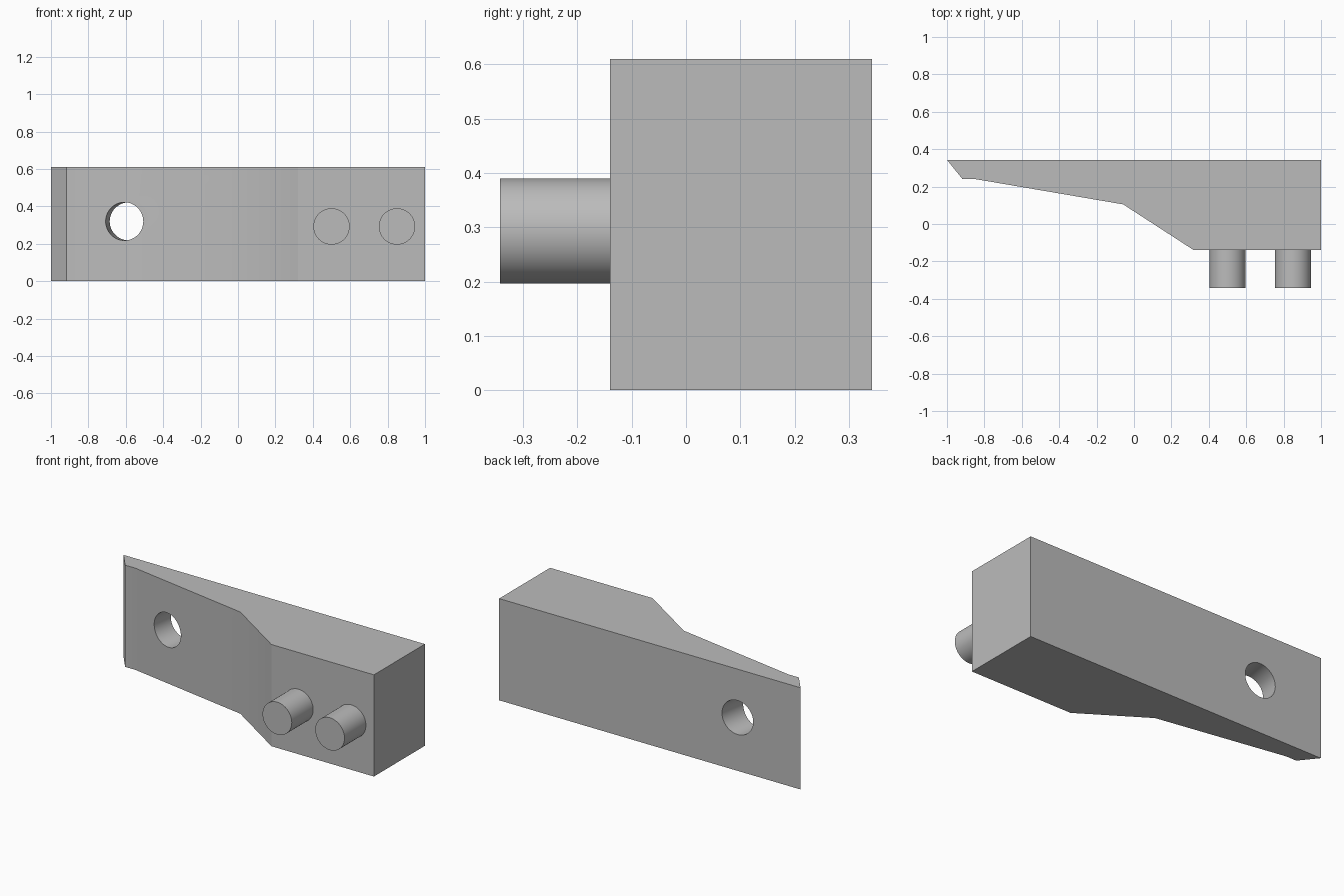
import bpy, bmesh, math
from mathutils import Vector

cube = bpy.data.objects.get("Cube")
if cube:
    bpy.data.objects.remove(cube, do_unlink=True)

HEIGHT = 0.61
FRONT_Y, BACK_Y = -0.14, 0.343

grey = bpy.data.materials.new("grey")
grey.use_nodes = True
color = (0.5, 0.5, 0.5, 1)
grey.diffuse_color = color
grey.node_tree.nodes["Principled BSDF"].inputs["Base Color"].default_value = color


def activate(obj):
    bpy.ops.object.select_all(action="DESELECT")
    obj.select_set(True)
    bpy.context.view_layer.objects.active = obj


def smooth(obj):
    activate(obj)
    bpy.ops.object.shade_smooth_by_angle(angle=math.radians(30))


def rod(name, start, end, radius):
    """Cylinder running between two points."""
    start, end = Vector(start), Vector(end)
    axis = end - start
    bpy.ops.mesh.primitive_cylinder_add(
        vertices=64, radius=radius, depth=axis.length, location=(start + end) / 2,
        rotation=axis.to_track_quat("Z", "Y").to_euler())
    obj = bpy.context.object
    obj.name = name
    obj.data.materials.append(grey)
    return obj


# Wedge-shaped body: plan outline extruded upward
outline = [(-1, BACK_Y), (-0.917, 0.24), (-0.848, 0.24), (-0.058, 0.105),
           (0.32, FRONT_Y), (1, FRONT_Y), (1, BACK_Y)]
bm = bmesh.new()
base = bm.faces.new([bm.verts.new((x, y, 0)) for x, y in outline])
extruded = bmesh.ops.extrude_face_region(bm, geom=[base])
top = [v for v in extruded["geom"] if isinstance(v, bmesh.types.BMVert)]
bmesh.ops.translate(bm, verts=top, vec=(0, 0, HEIGHT))
bmesh.ops.recalc_face_normals(bm, faces=bm.faces)
mesh = bpy.data.meshes.new("body")
bm.to_mesh(mesh)
bm.free()
body = bpy.data.objects.new("body", mesh)
bpy.context.collection.objects.link(body)
mesh.materials.append(grey)

# Through hole, square to the sloping front face
centre = Vector((-0.607, 0.199, 0.32))
direction = Vector((0.168, 0.986, 0))
cutter = rod("hole_cutter", centre - direction * 0.3, centre + direction * 0.4, 0.102)
cutter.hide_render = True
cut = body.modifiers.new("hole", "BOOLEAN")
cut.operation = "DIFFERENCE"
cut.solver = "EXACT"
cut.object = cutter
activate(body)
bpy.ops.object.modifier_apply(modifier=cut.name)
bpy.data.objects.remove(cutter, do_unlink=True)
smooth(body)

# Two pegs on the thick end
for name, x in (("inner_peg", 0.5), ("outer_peg", 0.85)):
    smooth(rod(name, (x, FRONT_Y + 0.02, 0.293), (x, -0.343, 0.293), 0.097))
